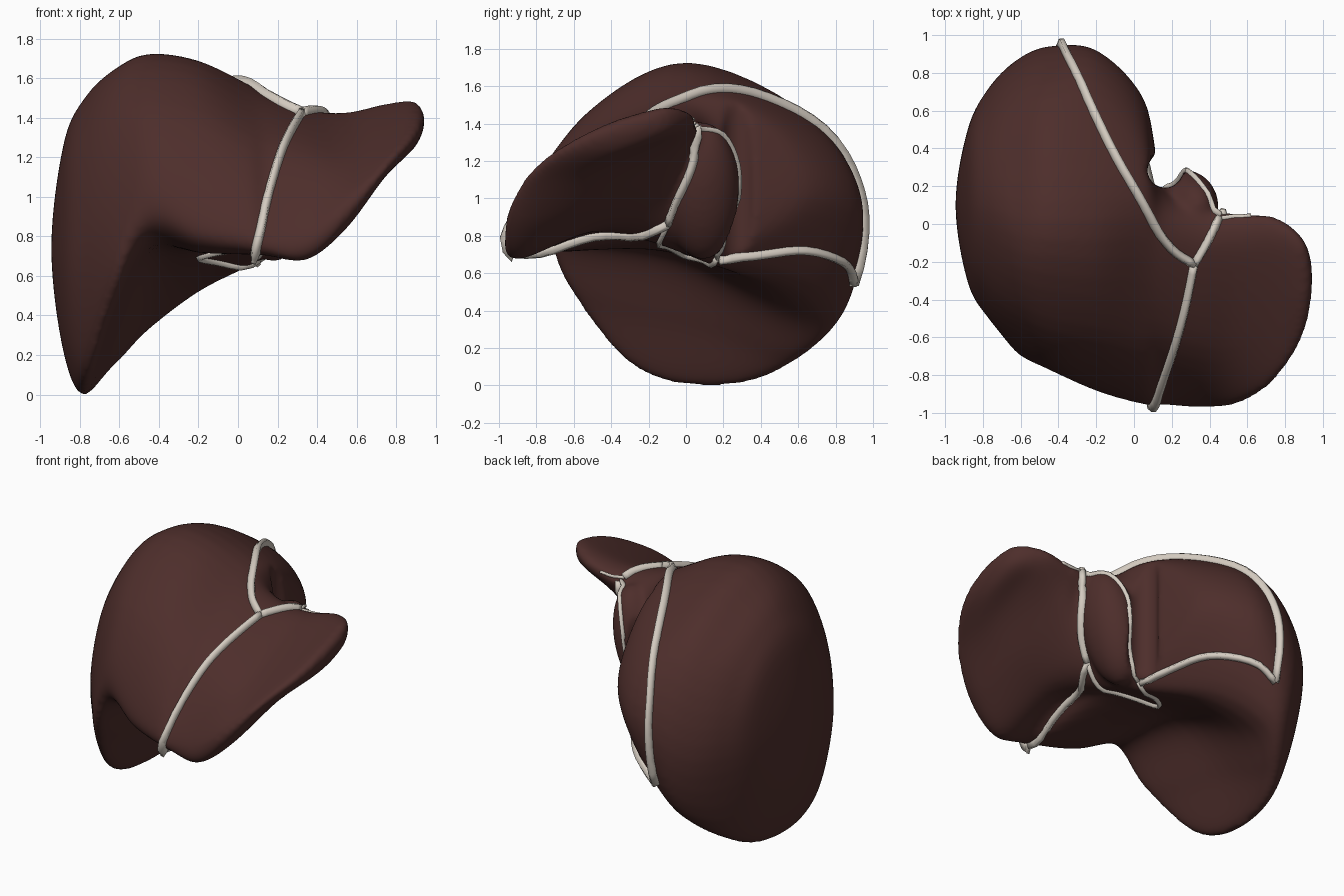
import bpy, bmesh, math
from mathutils import Vector, Matrix
from mathutils.bvhtree import BVHTree

if "Cube" in bpy.data.objects:
    bpy.data.objects.remove(bpy.data.objects["Cube"])


def material(name, col):
    m = bpy.data.materials.new(name)
    m.diffuse_color = (*col, 1)
    m.use_nodes = True
    m.node_tree.nodes["Principled BSDF"].inputs["Base Color"].default_value = m.diffuse_color
    return m


def make_object(name, bm, mat=None):
    bmesh.ops.recalc_face_normals(bm, faces=bm.faces)
    me = bpy.data.meshes.new(name)
    for f in bm.faces:
        f.smooth = True
    bm.to_mesh(me)
    bm.free()
    ob = bpy.data.objects.new(name, me)
    bpy.context.collection.objects.link(ob)
    if mat:
        me.materials.append(mat)
    return ob


def spline(a, b, c, d, t):
    return 0.5 * (2 * b + (c - a) * t + (2 * a - 5 * b + 4 * c - d) * t * t
                  + (3 * b - a - 3 * c + d) * t ** 3)


liver_mat = material("liver_red", (0.075, 0.027, 0.024))
lig_mat = material("ligament_cream", (0.66, 0.6, 0.53))

# cross-sections along x: (y, z) of top, upper front, front, front edge,
# underside, lower back, back, upper back
right_lobe = [
    (-.88, [(.1, 1.28), (-.18, 1.12), (-.31, .7), (-.2, .35), (.05, .2), (.32, .35), (.5, .75), (.41, 1.12)]),
    (-.77, [(.08, 1.51), (-.33, 1.28), (-.5, .75), (-.34, .16), (.06, .0), (.47, .11), (.72, .75), (.53, 1.27)]),
    (-.62, [(.03, 1.65), (-.43, 1.42), (-.66, .9), (-.59, .49), (.08, .32), (.64, .17), (.87, .75), (.64, 1.34)]),
    (-.45, [(.02, 1.725), (-.5, 1.47), (-.76, 1.03), (-.66, .79), (-.05, .66), (.73, .33), (.94, .85), (.67, 1.42)]),
    (-.2, [(.02, 1.69), (-.55, 1.43), (-.86, .95), (-.78, .73), (-.1, .72), (.58, .52), (.92, .92), (.69, 1.38)]),
    (.05, [(.02, 1.57), (-.6, 1.31), (-.92, .9), (-.87, .71), (-.2, .77), (.22, .65), (.66, 1.0), (.46, 1.4)]),
]
left_lobe = [
    (.15, [(-.1, 1.5), (-.6, 1.27), (-.92, .86), (-.9, .7), (-.45, .82), (.1, .72), (.25, 1.0), (.15, 1.4)]),
    (.35, [(-.15, 1.43), (-.65, 1.21), (-.95, .83), (-.9, .68), (-.52, .83), (-.1, .95), (.03, 1.2), (.07, 1.38)]),
    (.55, [(-.15, 1.41), (-.65, 1.19), (-.94, .96), (-.86, .84), (-.5, .95), (-.12, 1.15), (.02, 1.3), (.045, 1.4)]),
    (.75, [(-.12, 1.46), (-.5, 1.32), (-.81, 1.17), (-.76, 1.11), (-.5, 1.13), (-.15, 1.27), (0, 1.36), (.03, 1.45)]),
    (.9, [(-.2, 1.47), (-.4, 1.41), (-.57, 1.32), (-.54, 1.27), (-.37, 1.26), (-.2, 1.31), (-.1, 1.38), (-.1, 1.48)]),
]
secs = [[Vector((x, y, z)) for y, z in pts] for x, pts in right_lobe + left_lobe]
flip = lambda s: s[4:] + s[:4]
tip_r, tip_l = [Vector((-.945, .1, .74))] * 8, [Vector((.945, -.29, 1.39))] * 8
chain = [flip(secs[0]), tip_r] + secs + [tip_l, flip(secs[-1])]

# smooth loft through the sections
bm = bmesh.new()
N, M = 8, 6
rings = []
for i in range(1, len(chain) - 2):
    for k in range(N):
        t = k / N
        if i == 1 and k == 0:
            continue
        ctl = [spline(chain[i - 1][j], chain[i][j], chain[i + 1][j], chain[i + 2][j], t) for j in range(8)]
        rings.append([bm.verts.new(spline(ctl[j - 1], ctl[j], ctl[(j + 1) % 8], ctl[(j + 2) % 8], m / M))
                      for j in range(8) for m in range(M)])
for a, b in zip(rings, rings[1:]):
    for j in range(len(a)):
        q = (j + 1) % len(a)
        bm.faces.new((a[j], a[q], b[q], b[j]))
for ring, tip in ((rings[0], tip_r[0]), (rings[-1], tip_l[0])):
    v = bm.verts.new(tip)
    for j in range(len(ring)):
        bm.faces.new((ring[j], ring[(j + 1) % len(ring)], v))

# caudate lobe on the back
bmesh.ops.create_uvsphere(bm, u_segments=32, v_segments=20, radius=1,
                          matrix=Matrix.Translation((.26, .09, 1.04)) @ Matrix.Rotation(.27, 4, 'Y')
                          @ Matrix.Diagonal((.165, .2, .38, 1)))
liver = make_object("liver", bm, liver_mat)

# vein groove cutter
bm = bmesh.new()
bmesh.ops.create_cone(bm, cap_ends=True, segments=32, radius1=.095, radius2=.095, depth=1.6,
                      matrix=Matrix.Translation((.165, .285, 1.1)))
groove = make_object("vein_groove_cutter", bm)
groove.hide_render = True
groove.hide_set(True)

rm = liver.modifiers.new("merge", 'REMESH')
rm.mode, rm.voxel_size, rm.use_smooth_shade = 'VOXEL', .02, True
bo = liver.modifiers.new("groove", 'BOOLEAN')
bo.operation, bo.object = 'DIFFERENCE', groove
rm = liver.modifiers.new("blend", 'REMESH')
rm.mode, rm.voxel_size, rm.use_smooth_shade = 'VOXEL', .018, True
sm = liver.modifiers.new("soften", 'SMOOTH')
sm.factor, sm.iterations = .5, 10
bpy.context.view_layer.update()
surface = BVHTree.FromObject(liver, bpy.context.evaluated_depsgraph_get())


# ligament: a raised strip laid on the liver surface
def ligament(name, pts, w=.03, h=.032, flare=0.0, steps=4):
    P = [Vector(p) for p in pts]
    P = [2 * P[0] - P[1]] + P + [2 * P[-1] - P[-2]]
    path = [spline(*P[i - 1:i + 3], k / steps) for i in range(1, len(P) - 2) for k in range(steps)] + [P[-2]]
    hits = [surface.find_nearest(p)[:2] for p in path]
    b, rows = bmesh.new(), []
    for i, (p, n) in enumerate(hits):
        t = hits[min(i + 1, len(hits) - 1)][0] - hits[max(i - 1, 0)][0]
        s = t.cross(n).normalized() * w
        top = n * (h + flare * (i / (len(hits) - 1)) ** 6)
        rows.append([b.verts.new(p + o) for o in (s - n * .02, s * .4 + top, -s * .4 + top, -s - n * .02)])
    for r, q in zip(rows, rows[1:]):
        for j in range(4):
            b.faces.new((r[j], r[(j + 1) % 4], q[(j + 1) % 4], q[j]))
    b.faces.new(rows[0])
    b.faces.new(rows[-1])
    make_object(name, b, lig_mat)


ligament("falciform_ligament", [(.33, -.23, 1.47), (.29, -.42, 1.4), (.22, -.66, 1.25), (.15, -.84, 1.0),
                                (.1, -.93, .78), (.08, -.93, .67)], flare=.03)
ligament("round_ligament", [(.08, -.92, .67), (.1, -.65, .79), (.15, -.35, .85), (.25, -.1, .9)])
ligament("upper_coronary_ligament", [(.33, -.23, 1.48), (.2, -.13, 1.5), (.05, .08, 1.55), (-.1, .35, 1.55),
                                     (-.25, .65, 1.4), (-.34, .85, 1.15), (-.38, .95, .9), (-.4, .9, .54)], h=.036)
ligament("lower_coronary_ligament", [(-.4, .9, .54), (-.3, .78, .7), (-.15, .6, .77), (-.02, .4, .73),
                                     (.1, .18, .66)])
ligament("left_triangular_ligament", [(.33, -.23, 1.47), (.4, -.08, 1.45), (.45, .04, 1.42)])
ligament("left_triangular_tail", [(.45, .04, 1.42), (.53, .045, 1.4), (.62, .04, 1.4)], w=.015, h=.012)
ligament("venous_fissure_ligament", [(.47, .05, 1.38), (.45, .04, 1.2), (.37, -.03, 1.02), (.25, -.1, .9)])
ligament("caudate_ligament", [(.46, .06, 1.4), (.36, .18, 1.33), (.29, .28, 1.18), (.26, .28, 1.0),
                              (.2, .2, .8), (.12, .17, .66)], w=.015, h=.02)
ligament("portal_ligament", [(.25, -.1, .9), (.12, -.14, .76), (-.05, -.08, .7), (-.2, 0, .7),
                             (-.08, .1, .66), (.12, .17, .66)], w=.02, h=.02)
